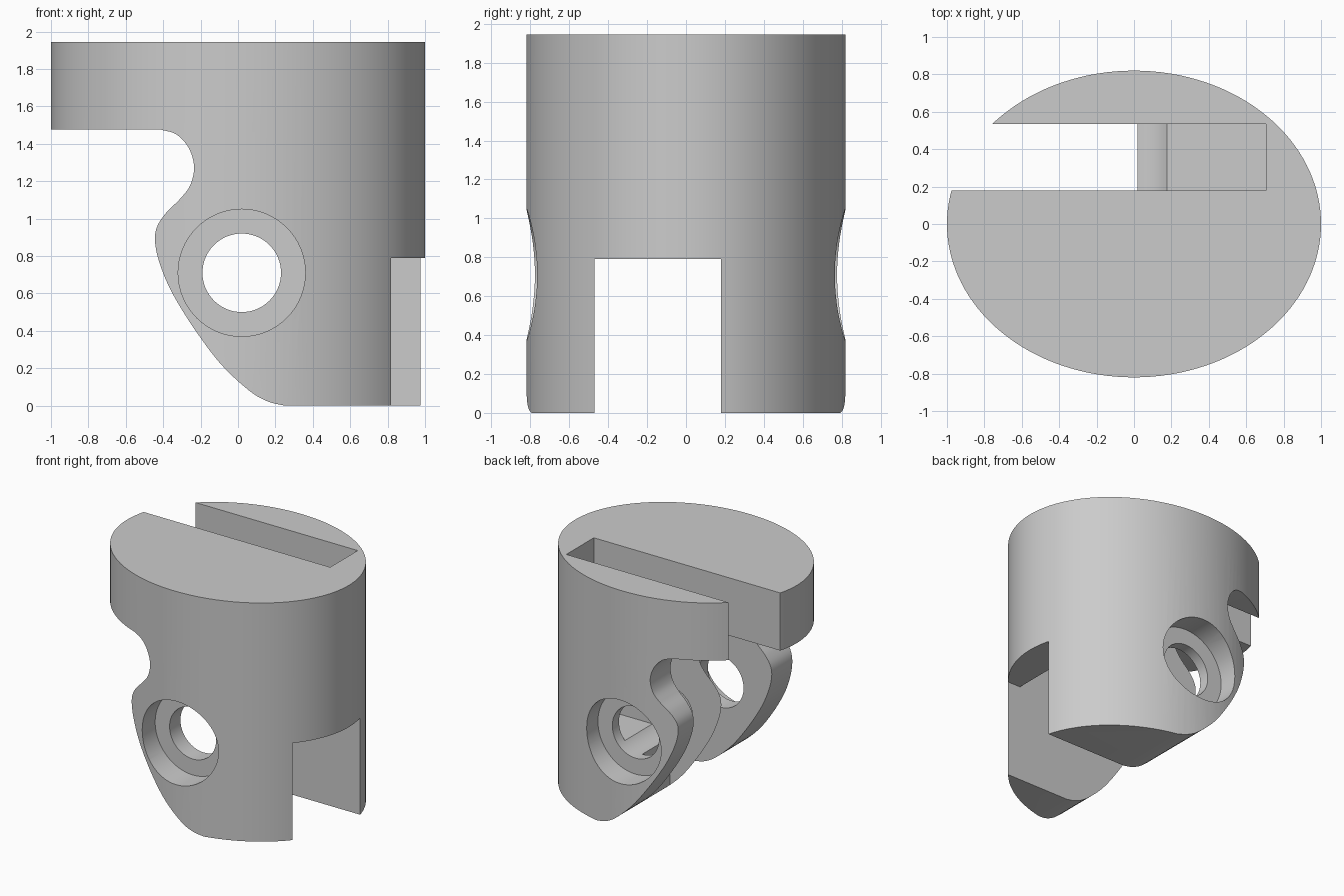
import bpy, bmesh, math
from mathutils import Vector

if "Cube" in bpy.data.objects:
    bpy.data.objects.remove(bpy.data.objects["Cube"], do_unlink=True)

grey = bpy.data.materials.new("plain grey")
grey.use_nodes = True
COLOR = (0.6, 0.6, 0.6, 1)
grey.diffuse_color = COLOR
grey.node_tree.nodes["Principled BSDF"].inputs["Base Color"].default_value = COLOR


def prism(name, points, offset):
    """Extrude a closed outline along the offset vector."""
    bm = bmesh.new()
    face = bm.faces.new([bm.verts.new(p) for p in points])
    moved = bmesh.ops.extrude_face_region(bm, geom=[face])["geom"]
    bmesh.ops.translate(bm, vec=offset, verts=[v for v in moved if isinstance(v, bmesh.types.BMVert)])
    bmesh.ops.recalc_face_normals(bm, faces=bm.faces)
    mesh = bpy.data.meshes.new(name)
    bm.to_mesh(mesh)
    bm.free()
    mesh.materials.append(grey)
    obj = bpy.data.objects.new(name, mesh)
    bpy.context.collection.objects.link(obj)
    return obj


def side_prism(name, outline, y0, y1):
    return prism(name, [(x, y0, z) for x, z in outline], (0, y1 - y0, 0))


def box(name, x0, x1, y0, y1, z0, z1):
    return side_prism(name, [(x0, z0), (x1, z0), (x1, z1), (x0, z1)], y0, y1)


def disc(name, x, z, radius, y0, y1, n=64):
    angles = [math.tau * i / n for i in range(n)]
    return side_prism(name, [(x + radius * math.cos(a), z + radius * math.sin(a)) for a in angles], y0, y1)


def spline(points, steps=8):
    """Smooth curve through the given points."""
    pts = [Vector(p) for p in points]
    pts = [pts[0] * 2 - pts[1]] + pts + [pts[-1] * 2 - pts[-2]]
    out = []
    for a, b, c, d in zip(pts, pts[1:], pts[2:], pts[3:]):
        for i in range(steps):
            t = i / steps
            out.append(0.5 * (2 * b + (c - a) * t + (2 * a - 5 * b + 4 * c - d) * t**2
                              + (3 * b - a - 3 * c + d) * t**3))
    return [tuple(p) for p in out] + [tuple(points[-1])]


# Oval body
N, HEIGHT = 128, 1.945
oval = [(math.cos(math.tau * i / N), 0.82 * math.sin(math.tau * i / N), 0) for i in range(N)]
body = prism("oval_body", oval, (0, 0, HEIGHT))

# Hooked side outline, removed from the left of the front view
hook = spline([(-0.41, 1.475), (-0.33, 1.45), (-0.265, 1.38), (-0.235, 1.28), (-0.255, 1.18),
               (-0.31, 1.105), (-0.385, 1.03), (-0.435, 0.95), (-0.442, 0.86), (-0.41, 0.735),
               (-0.345, 0.59), (-0.23, 0.405), (-0.09, 0.22), (0.06, 0.08), (0.16, 0.022), (0.25, 0)])
SLOT_END, BORE_X, BORE_Z = 0.705, 0.02, 0.71
cutters = [
    side_prism("hook_cutter", [(-2, 1.475)] + hook + [(0.25, -1), (-2, -1)], -2, 2),
    # Inner cavity, side notch and top slot
    box("cavity_cutter", -2, SLOT_END, -0.47, 0.18, -1, 1.475),
    box("notch_cutter", 0.5, 2, -0.47, 0.18, -1, 0.79),
    side_prism("slot_cutter", [(-2, 3), (-2, -1), (BORE_X, -1), (BORE_X, 0.57),
                               (SLOT_END, 0.57), (SLOT_END, 3)], 0.18, 0.535),
    # Cross bore with a recess on each side
    disc("bore_cutter", BORE_X, BORE_Z, 0.21, -2, 2),
    disc("front_recess_cutter", BORE_X, BORE_Z, 0.34, -2, -0.61),
    disc("back_recess_cutter", BORE_X, BORE_Z, 0.34, 0.62, 2),
]
for cutter in cutters:
    cutter.hide_render = True
    cutter.hide_set(True)
    mod = body.modifiers.new(cutter.name, "BOOLEAN")
    mod.operation = "DIFFERENCE"
    mod.solver = "EXACT"
    mod.object = cutter

# Bake the cuts and drop the cutters
bpy.context.view_layer.update()
bpy.ops.object.select_all(action="DESELECT")
bpy.context.view_layer.objects.active = body
body.select_set(True)
for mod in list(body.modifiers):
    bpy.ops.object.modifier_apply(modifier=mod.name)
for cutter in cutters:
    bpy.data.objects.remove(cutter, do_unlink=True)
bpy.ops.object.shade_smooth_by_angle(angle=math.radians(25))
